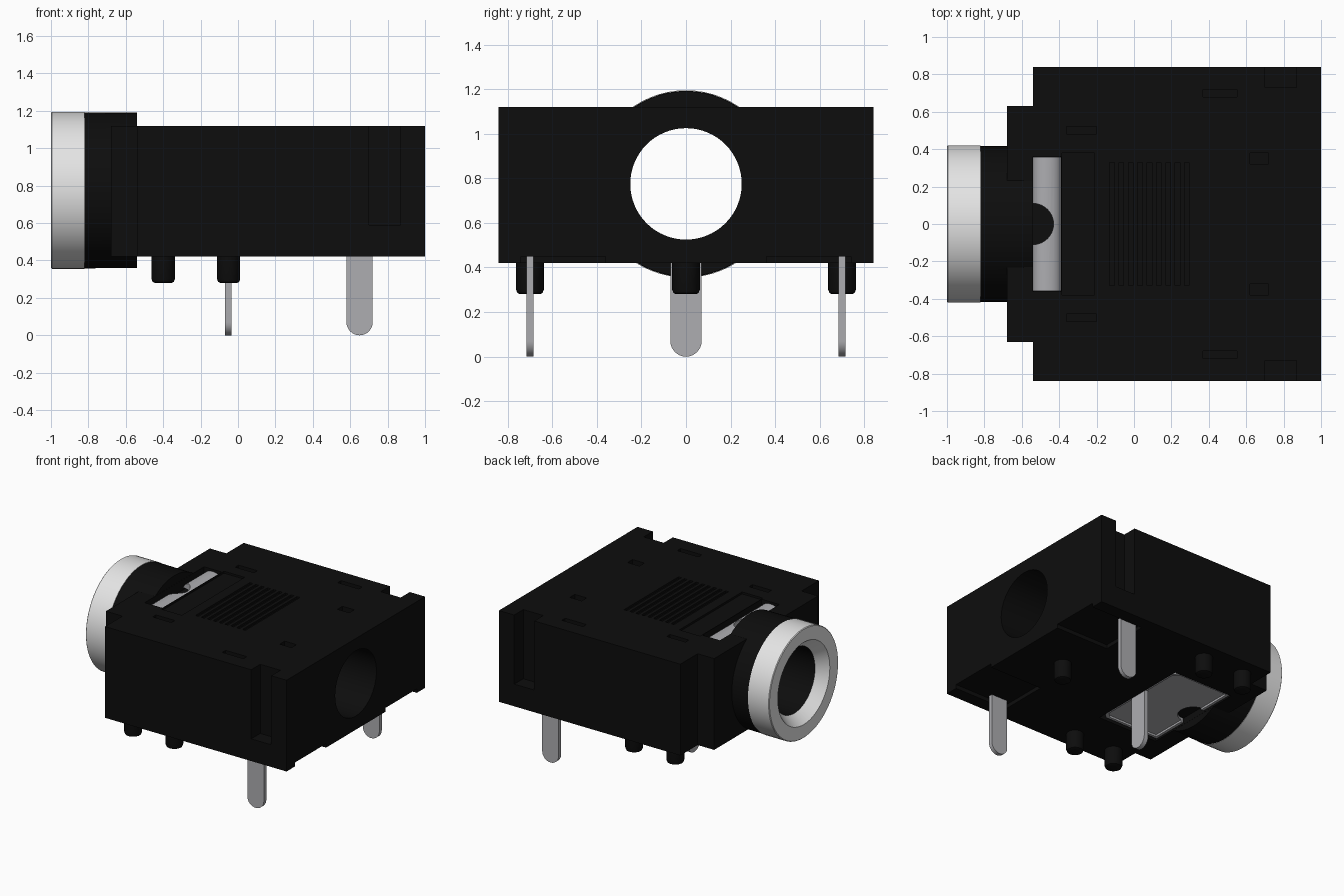
import bpy, bmesh, math
from mathutils import Matrix, Vector

if "Cube" in bpy.data.objects:
    bpy.data.objects.remove(bpy.data.objects["Cube"])

def material(name, col):
    m = bpy.data.materials.new(name)
    m.diffuse_color = (*col, 1)
    m.use_nodes = True
    m.node_tree.nodes["Principled BSDF"].inputs["Base Color"].default_value = m.diffuse_color
    return m

BLACK = material("black plastic", (0.004, 0.004, 0.004))
RING = material("bright nickel", (0.78, 0.78, 0.78))
PIN = material("contact grey", (0.42, 0.42, 0.44))
CZ = 0.775  # height of the socket axis

def finish(bm, name, mat):
    bmesh.ops.recalc_face_normals(bm, faces=bm.faces)
    me = bpy.data.meshes.new(name)
    bm.to_mesh(me)
    bm.free()
    ob = bpy.data.objects.new(name, me)
    bpy.context.collection.objects.link(ob)
    me.materials.append(mat)
    return ob

def box(name, x0, x1, y0, y1, z0, z1, mat=BLACK):
    bm = bmesh.new()
    bmesh.ops.create_cube(bm, size=1)
    for v in bm.verts:
        v.co = Vector(((x0 + x1) / 2 + v.co.x * (x1 - x0),
                       (y0 + y1) / 2 + v.co.y * (y1 - y0),
                       (z0 + z1) / 2 + v.co.z * (z1 - z0)))
    return finish(bm, name, mat)

def lathe(name, profile, matrix, mat=BLACK, n=64, closed=False):
    """Spin (height, radius) points round local z; open profiles get end caps."""
    bm = bmesh.new()
    rows = [[bm.verts.new((r * math.cos(math.tau * i / n), r * math.sin(math.tau * i / n), h))
             for i in range(n)] for h, r in profile]
    pairs = list(zip(rows, rows[1:]))
    if closed:
        pairs.append((rows[-1], rows[0]))
    else:
        bm.faces.new(rows[0])
        bm.faces.new(rows[-1])
    for a, b in pairs:
        for i in range(n):
            j = (i + 1) % n
            bm.faces.new((a[i], a[j], b[j], b[i]))
    bm.transform(matrix)
    return finish(bm, name, mat)

def prism(name, pts, depth, place, mat):
    """Extrude a 2D outline; place(u, v, w) gives the 3D position."""
    bm = bmesh.new()
    a, b = ([bm.verts.new(place(u, v, w)) for u, v in pts] for w in depth)
    bm.faces.new(a)
    bm.faces.new(b)
    for i in range(len(a)):
        j = (i + 1) % len(a)
        bm.faces.new((a[i], a[j], b[j], b[i]))
    return finish(bm, name, mat)

def boolean(target, other, op='DIFFERENCE'):
    mod = target.modifiers.new("bool", 'BOOLEAN')
    mod.operation, mod.object, mod.solver = op, other, 'EXACT'
    bpy.context.view_layer.objects.active = target
    bpy.ops.object.modifier_apply(modifier=mod.name)
    bpy.data.objects.remove(other)

def smooth(ob):
    bpy.ops.object.select_all(action='DESELECT')
    ob.select_set(True)
    bpy.context.view_layer.objects.active = ob
    bpy.ops.object.shade_smooth_by_angle(angle=math.radians(30))

ALONG_X = Matrix.Translation((0, 0, CZ)) @ Matrix.Rotation(math.pi / 2, 4, 'Y')

# Housing: main block, front step and barrel
body = box("housing", -0.54, 1, -0.84, 0.84, 0.42, 1.12)
boolean(body, box("step", -0.68, -0.5, -0.63, 0.63, 0.42, 1.12), 'UNION')
boolean(body, lathe("barrel", [(-0.92, 0.3), (-0.82, 0.3), (-0.82, 0.417), (-0.541, 0.415)], ALONG_X), 'UNION')

# Plug bore, top contact window, shallow top panel, bottom contact recess
boolean(body, lathe("bore", [(-1.1, 0.25), (1.1, 0.25)], ALONG_X))
boolean(body, box("window", -0.54, -0.39, -0.36, 0.36, 1.04, 1.3))
boolean(body, box("panel", -0.385, -0.21, -0.38, 0.38, 1.105, 1.3))
boolean(body, box("recess", -0.54, -0.03, -0.41, 0.41, 0.3, 0.47))

# Grip grooves on the top
for i in range(9):
    x = -0.13 + i * 0.05
    boolean(body, box("groove", x, x + 0.025, -0.33, 0.33, 1.105, 1.2))

# Mirrored slots, side channels and bottom trenches
for s in (-1, 1):
    for x0, x1, y0, y1, z0, z1 in (
            (0.37, 0.55, 0.68, 0.72, 1.07, 1.2),
            (-0.36, -0.2, 0.48, 0.52, 1.07, 1.2),
            (0.62, 0.72, 0.32, 0.38, 1.07, 1.2),
            (0.70, 0.87, 0.73, 0.9, 0.59, 1.2),
            (0.55, 1.1, 0.36, 0.74, 0.3, 0.45)):
        boolean(body, box("cut", x0, x1, min(s * y0, s * y1), max(s * y0, s * y1), z0, z1))
smooth(body)

# Metal ring with a countersunk mouth
smooth(lathe("front_ring", [(-0.82, 0.42), (-0.995, 0.42), (-1, 0.415), (-1, 0.315),
                            (-0.92, 0.25), (-0.92, 0.3), (-0.82, 0.3)],
             ALONG_X, RING, closed=True))

# Curved sleeve contact seen in the top window
arc = [(-0.465 - 0.074 * math.cos(math.pi * i / 12), 1.055 + 0.05 * math.sin(math.pi * i / 12))
       for i in range(13)]
strip = prism("top_contact", arc, (-0.358, 0.358), lambda u, v, w: (u, w, v), PIN)
boolean(strip, lathe("clearance", [(0.9, 0.11), (1.3, 0.11)], Matrix.Translation((-0.54, 0, 0)), PIN, 32))
smooth(strip)

# Bottom contact plate with cut corners and a rim
outline = [(-0.54, -0.40), (-0.08, -0.40), (-0.04, -0.36), (-0.04, 0.36), (-0.08, 0.40), (-0.54, 0.40)]
plate = prism("bottom_contact", outline, (0.435, 0.475), lambda u, v, w: (u, v, w), PIN)
inner = [(-0.29 + (u + 0.29) * 0.92, v * 0.95) for u, v in outline]
boolean(plate, prism("tray", inner, (0.4, 0.45), lambda u, v, w: (u, v, w), PIN))
boolean(plate, lathe("clearance", [(0.3, 0.11), (0.6, 0.11)], Matrix.Translation((-0.54, 0, 0)), PIN, 32))

# Solder pins with round tips
tip = [(0.07 * math.cos(math.pi + math.pi * i / 16), 0.07 + 0.07 * math.sin(math.pi + math.pi * i / 16))
       for i in range(17)] + [(0.07, 0.47), (-0.07, 0.47)]
smooth(prism("center_pin", tip, (-0.07, -0.035), lambda u, v, w: (w, u, v), PIN))
for s, side in ((-1, "front"), (1, "back")):
    smooth(prism(side + "_pin", tip, (s * 0.685, s * 0.715), lambda u, v, w: (0.65 + u, w, v), PIN))

# Locating pegs
for i, (x, y) in enumerate(((-0.4, -0.7), (-0.4, 0.7), (-0.05, -0.7), (-0.05, 0.7), (0.65, 0))):
    smooth(lathe(f"peg_{i + 1}", [(0.28, 0.045), (0.285, 0.056), (0.3, 0.062), (0.44, 0.062)],
                 Matrix.Translation((x, y, 0)), BLACK, 32))
